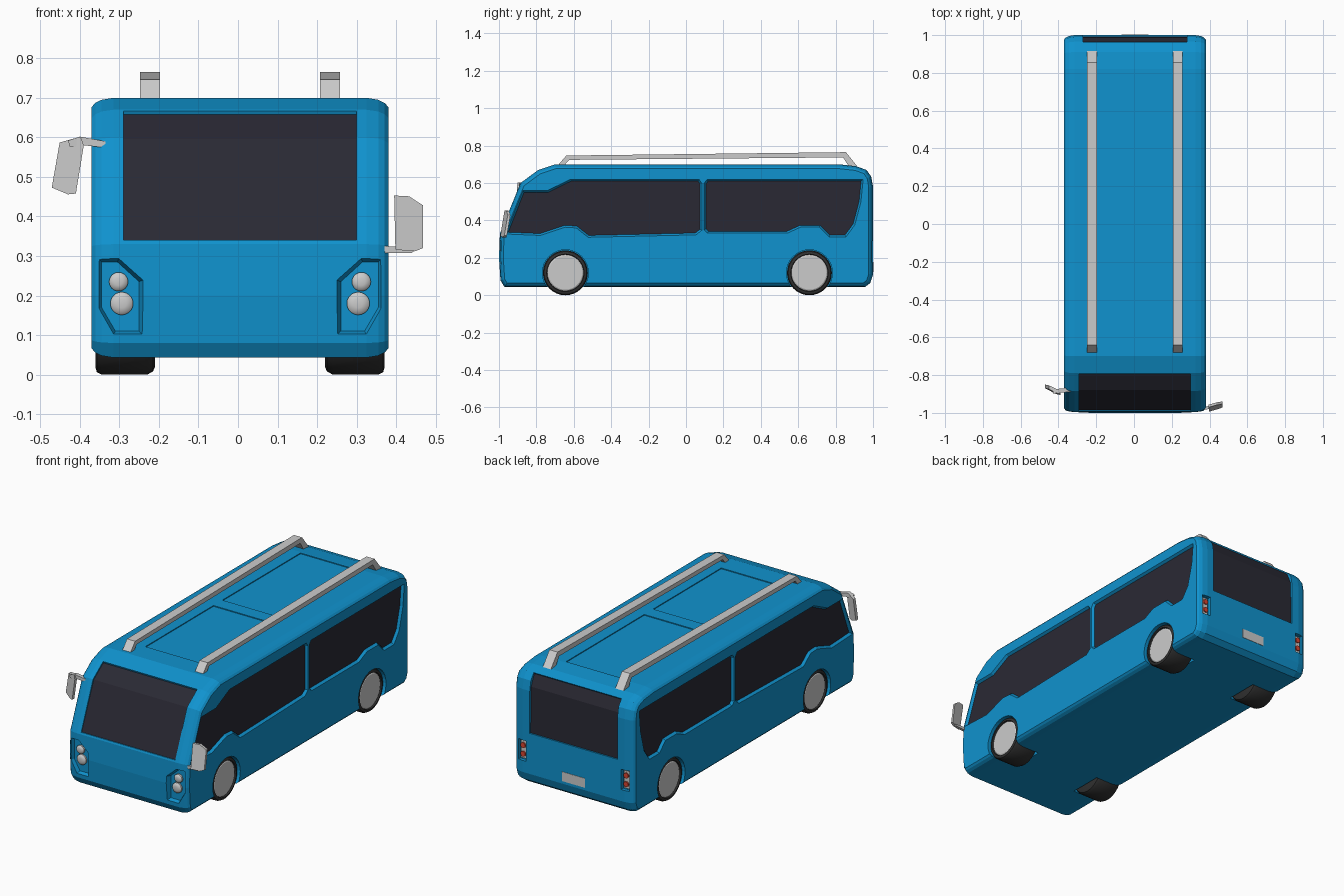
import bpy, bmesh, math
from mathutils import Vector

if "Cube" in bpy.data.objects:
    bpy.data.objects.remove(bpy.data.objects["Cube"])

X0 = 0.005  # bus centre line


def mat(name, *rgb):
    m = bpy.data.materials.new(name)
    m.diffuse_color = (*rgb, 1)
    m.use_nodes = True
    m.node_tree.nodes["Principled BSDF"].inputs["Base Color"].default_value = m.diffuse_color
    return m


BLUE = mat("blue_paint", 0.005, 0.29, 0.62)
GLASS = mat("dark_glass", 0.023, 0.022, 0.034)
RUBBER = mat("rubber", 0.03, 0.03, 0.03)
RED = mat("red_lamp", 0.7, 0.06, 0.03)


def loft(name, rings, material=None):
    """Closed solid through a list of equal-length point rings."""
    bm = bmesh.new()
    vs = [[bm.verts.new(p) for p in r] for r in rings]
    n = len(vs[0])
    for a, b in zip(vs, vs[1:]):
        for i in range(n):
            bm.faces.new((a[i], a[(i + 1) % n], b[(i + 1) % n], b[i]))
    bm.faces.new(vs[0])
    bm.faces.new(vs[-1])
    bmesh.ops.recalc_face_normals(bm, faces=bm.faces)
    me = bpy.data.meshes.new(name)
    bm.to_mesh(me)
    bm.free()
    ob = bpy.data.objects.new(name, me)
    bpy.context.collection.objects.link(ob)
    if material:
        me.materials.append(material)
    return ob


def offset(pts, d):
    """Grow (d > 0) or shrink a 2D outline with mitred corners."""
    p = [Vector(q) for q in pts]
    n = len(p)
    s = 1 if sum(p[i - 1].cross(p[i]) for i in range(n)) > 0 else -1
    nor = []
    for i in range(n):
        e = (p[(i + 1) % n] - p[i]).normalized()
        nor.append(Vector((e.y, -e.x)) * s)
    return [tuple(p[i] + (nor[i - 1] + nor[i]) * d / (1 + nor[i - 1].dot(nor[i])))
            for i in range(n)]


def at_x(pts, x):
    return [(X0 + x, y, z) for y, z in pts]


def at_y(pts, y, s=1):
    return [(X0 + s * x, y, z) for x, z in pts]


def rect(x0, x1, z0, z1):
    return [(x0, z0), (x1, z0), (x1, z1), (x0, z1)]


def circle(r, cu, cv, n=32):
    return [(cu + r * math.cos(2 * math.pi * i / n), cv + r * math.sin(2 * math.pi * i / n))
            for i in range(n)]


def smooth(ob):
    bpy.ops.object.select_all(action='DESELECT')
    ob.select_set(True)
    bpy.context.view_layer.objects.active = ob
    bpy.ops.object.shade_smooth_by_angle(angle=math.radians(35))


def cut(rings):
    c = loft("cutter", rings)
    c.hide_render = True
    m = body.modifiers.new("cut", 'BOOLEAN')
    m.object = c
    m.solver = 'EXACT'
    bpy.context.view_layer.objects.active = body
    bpy.ops.object.modifier_apply(modifier=m.name)
    bpy.data.objects.remove(c)


# Body shell: side profile with rounded flanks
profile = [(-0.97, 0.043), (-0.992, 0.08), (-1.0, 0.2), (-0.995, 0.33), (-0.885, 0.6),
           (-0.79, 0.67), (-0.7, 0.7), (0.82, 0.7), (0.91, 0.69), (0.965, 0.67),
           (0.99, 0.635), (1.0, 0.58), (1.0, 0.11), (0.985, 0.065), (0.955, 0.043)]
flank = [(0.32, 0), (0.35, 0.005), (0.366, 0.013), (0.375, 0.023)]
steps = [(-x, d) for x, d in reversed(flank)] + flank
body = loft("bus_body", [at_x(offset(profile, -d), x) for x, d in steps], BLUE)

# Windscreen and rear window
cut([at_x([(-0.983, 0.34), (-0.875, 0.595), (-0.79, 0.655), (-0.815, 0.72),
           (-1.05, 0.72), (-1.05, 0.34)], x) for x in (-0.295, 0.295)])
loft("windscreen", [at_x([(-0.986, 0.34), (-0.878, 0.596), (-0.792, 0.658), (-0.78, 0.62),
                          (-0.86, 0.58), (-0.96, 0.34)], x) for x in (-0.295, 0.295)], GLASS)
cut([at_x([(0.99, 0.34), (0.985, 0.6), (0.957, 0.662), (1.0, 0.72), (1.05, 0.72),
           (1.05, 0.34)], x) for x in (-0.275, 0.275)])
loft("rear_window", [at_x([(0.992, 0.34), (0.987, 0.6), (0.959, 0.664), (0.94, 0.64),
                           (0.96, 0.58), (0.96, 0.34)], x) for x in (-0.275, 0.275)], GLASS)

# Roof panels
for y0, y1 in ((-0.58, 0.03), (0.11, 0.81)):
    cut([[(X0 + x, y, z) for x, y in rect(-0.18, 0.18, y0, y1)] for z in (0.695, 0.73)])

front_win = [(-0.95, 0.337), (-0.866, 0.55), (-0.738, 0.55), (-0.615, 0.61), (0.064, 0.61),
             (0.075, 0.595), (0.075, 0.353), (0.05, 0.333), (-0.52, 0.32), (-0.583, 0.37),
             (-0.647, 0.374), (-0.78, 0.33)]
rear_win = [(0.118, 0.61), (0.936, 0.61), (0.925, 0.5), (0.893, 0.38), (0.85, 0.322),
            (0.77, 0.322), (0.717, 0.374), (0.61, 0.374), (0.54, 0.342), (0.12, 0.342),
            (0.107, 0.355), (0.107, 0.595)]
lamp_pocket = [(0.35, 0.285), (0.31, 0.285), (0.255, 0.235), (0.255, 0.11), (0.315, 0.11),
               (0.35, 0.17)]
tyre = [(0.215, 0.1), (0.22, 0.112), (0.235, 0.12), (0.35, 0.12), (0.362, 0.114),
        (0.366, 0.1), (0.352, 0.097)]
rail = [(-0.685, 0.695), (-0.64, 0.747), (0.855, 0.765), (0.915, 0.69), (0.87, 0.69),
        (0.84, 0.737), (-0.625, 0.724), (-0.65, 0.695)]

for s, side in ((-1, "right"), (1, "left")):
    # Side windows in tapered recesses
    for end, win in (("front", front_win), ("rear", rear_win)):
        cut([at_x(win, s * 0.36), at_x(offset(win, 0.0135), s * 0.38)])
        loft(f"{side}_{end}_side_window", [at_x(win, s * x) for x in (0.34, 0.362)], GLASS)

    # Wheels and wheel wells
    for end, y in (("front", -0.645), ("rear", 0.66)):
        cut([at_x(circle(0.123, y, 0.12), s * x) for x in (0.205, 0.4)])
        smooth(loft(f"{side}_{end}_tyre",
                    [at_x(circle(r, y, 0.12), s * x) for x, r in tyre], RUBBER))
        loft(f"{side}_{end}_hub", [at_x(circle(r, y, 0.12), s * x)
                                   for x, r in ((0.345, 0.097), (0.358, 0.097), (0.362, 0.09))])

    # Headlights
    cut([at_y(lamp_pocket, -0.973, s), at_y(offset(lamp_pocket, 0.012), -1.005, s)])
    for part, x, z, r in (("upper", 0.307, 0.235, 0.024), ("lower", 0.299, 0.18, 0.029)):
        smooth(loft(f"{side}_{part}_headlight",
                    [at_y(circle(r * k, x, z, 24), y, s)
                     for y, k in ((-0.965, 1), (-0.982, 1), (-0.988, 0.8), (-0.991, 0.4))]))

    # Tail lights
    cut([at_y(rect(0.298, 0.348, 0.175, 0.29), y, s) for y in (0.98, 1.02)])
    loft(f"{side}_tail_light_plate",
         [at_y(rect(0.306, 0.34, 0.183, 0.282), y, s) for y in (0.97, 0.986)])
    for part, z in (("upper", 0.257), ("lower", 0.208)):
        loft(f"{side}_{part}_tail_lamp",
             [at_y(circle(0.015, 0.323, z, 16), y, s) for y in (0.975, 0.993)], RED)

    # Roof rails
    loft(f"{side}_roof_rail", [at_x(rail, s * x) for x in (0.202, 0.253)])

# Number plate panel
loft("rear_plate", [at_y(rect(-0.072, 0.072, 0.125, 0.178), y) for y in (0.99, 1.0)]
     ).location.y = 0.002


def plate(name, pts, y, bx, bz, thick):
    """Thin slanted panel drawn in the front view."""
    cx = sum(p[0] for p in pts) / len(pts)
    cz = sum(p[1] for p in pts) / len(pts)
    loft(name, [[(x, y + t + bx * (x - cx) + bz * (z - cz), z) for x, z in pts]
                for t in (-thick / 2, thick / 2)])


# Door mirrors, one high and one low
plate("high_mirror", [(-0.451, 0.587), (-0.398, 0.602), (-0.39, 0.58), (-0.41, 0.458),
                      (-0.43, 0.456), (-0.471, 0.473)], -0.88, -0.5, 0.05, 0.02)
plate("high_mirror_arm", [(-0.43, 0.592), (-0.4, 0.602), (-0.335, 0.59), (-0.335, 0.574),
                          (-0.39, 0.58), (-0.425, 0.575)], -0.882, 0.1, 0, 0.022)
plate("low_mirror", [(0.395, 0.453), (0.433, 0.451), (0.468, 0.428), (0.468, 0.32),
                     (0.448, 0.312), (0.398, 0.316)], -0.964, 0.3, 0.17, 0.014)
plate("low_mirror_arm", [(0.345, 0.308), (0.345, 0.327), (0.405, 0.323), (0.45, 0.317),
                         (0.44, 0.308)], -0.972, 0.1, 0, 0.016)
